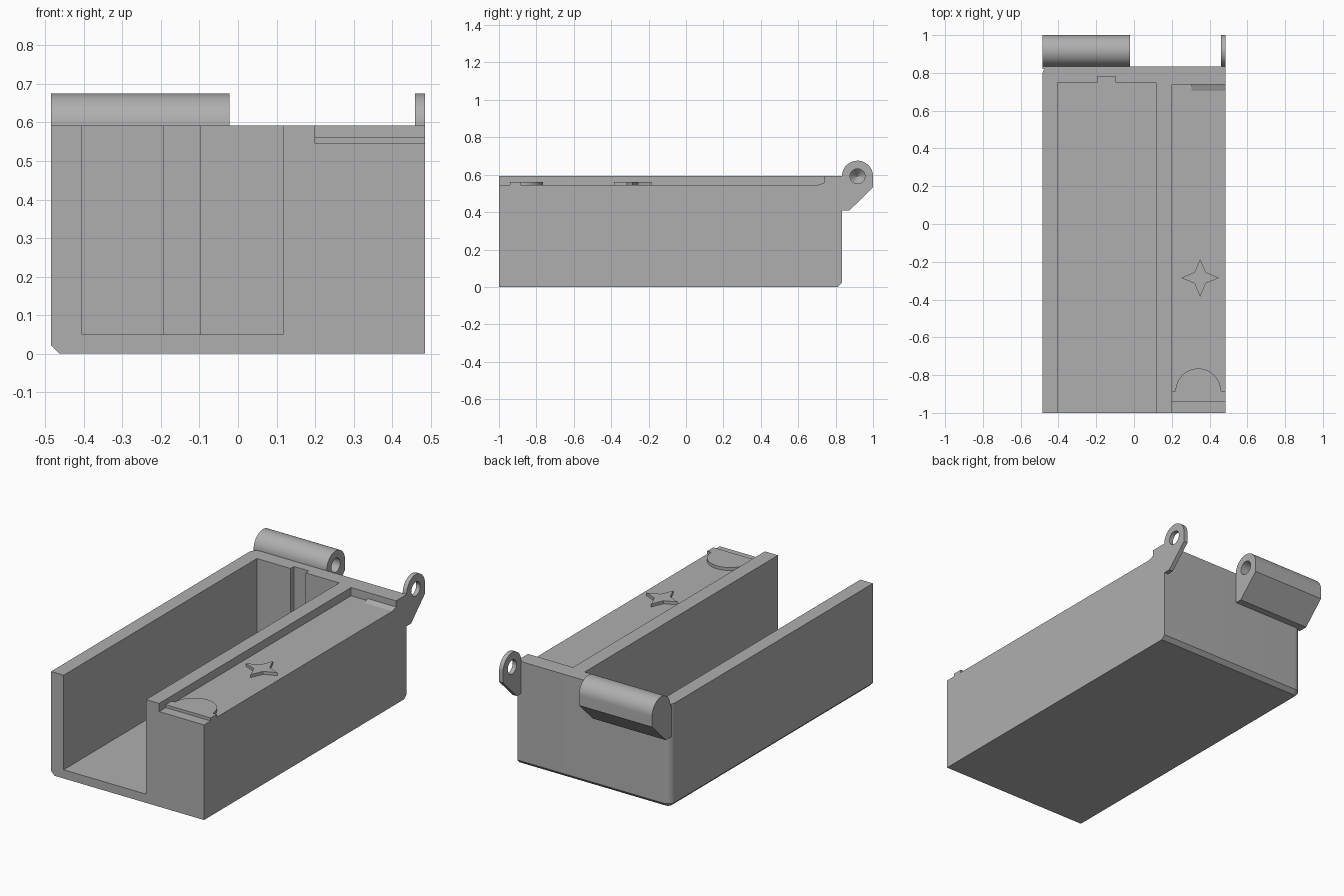
import bpy, bmesh, math
from mathutils import Vector

if "Cube" in bpy.data.objects:
    bpy.data.objects.remove(bpy.data.objects["Cube"])

grey = bpy.data.materials.new("mid_grey")
grey.use_nodes = True
grey.diffuse_color = (0.43, 0.43, 0.43, 1)
grey.node_tree.nodes["Principled BSDF"].inputs["Base Color"].default_value = grey.diffuse_color


def make_object(name, bm):
    bmesh.ops.recalc_face_normals(bm, faces=bm.faces)
    mesh = bpy.data.meshes.new(name)
    bm.to_mesh(mesh)
    bm.free()
    mesh.materials.append(grey)
    obj = bpy.data.objects.new(name, mesh)
    bpy.context.collection.objects.link(obj)
    return obj


def prism(name, outline, axis, start, end):
    """Extrude a closed 2D outline along x (outline is y, z) or z (outline is x, y)."""
    bm = bmesh.new()
    place = (lambda a, b: (start, a, b)) if axis == "x" else (lambda a, b: (a, b, start))
    face = bm.faces.new([bm.verts.new(place(a, b)) for a, b in outline])
    moved = bmesh.ops.extrude_face_region(bm, geom=[face])["geom"]
    step = Vector((end - start, 0, 0)) if axis == "x" else Vector((0, 0, end - start))
    bmesh.ops.translate(bm, vec=step, verts=[v for v in moved if isinstance(v, bmesh.types.BMVert)])
    return make_object(name, bm)


def box(name, x0, x1, y0, y1, z0, z1):
    return prism(name, [(x0, y0), (x1, y0), (x1, y1), (x0, y1)], "z", z0, z1)


def arc(cx, cy, r, a0, a1, n):
    angles = [math.radians(a0 + (a1 - a0) * i / n) for i in range(n + 1)]
    return [(cx + r * math.cos(a), cy + r * math.sin(a)) for a in angles]


def cut(obj, cutter):
    mod = obj.modifiers.new("cut", "BOOLEAN")
    mod.operation = "DIFFERENCE"
    mod.solver = "EXACT"
    mod.object = cutter
    bpy.context.view_layer.objects.active = obj
    bpy.ops.object.modifier_apply(modifier=mod.name)
    bpy.data.objects.remove(cutter)


def smooth(obj):
    bpy.ops.object.select_all(action="DESELECT")
    obj.select_set(True)
    bpy.context.view_layer.objects.active = obj
    bpy.ops.object.shade_smooth_by_angle(angle=math.radians(30))


SIDE, FRONT, BACK, TOP = 0.485, -1.0, 0.835, 0.592
FLOOR, LEDGE, RELIEF = 0.05, 0.545, 0.562
EDGE = 0.022

# Main block with one rounded rear corner
corner = arc(-SIDE + 0.045, BACK - 0.045, 0.045, 90, 180, 10)
body = prism("body", [(-SIDE, FRONT), (SIDE, FRONT), (SIDE, BACK)] + corner, "z", 0, TOP)

# Chamfer the bottom edges along the rear and the closed side
bm = bmesh.new()
bm.from_mesh(body.data)
edges = []
for e in bm.edges:
    mid = (e.verts[0].co + e.verts[1].co) / 2
    if max(v.co.z for v in e.verts) < 0.001 and mid.y > FRONT + 0.01 and mid.x < SIDE - 0.01:
        edges.append(e)
bmesh.ops.bevel(bm, geom=edges, offset=EDGE, offset_type="OFFSET", segments=1, affect="EDGES")
bm.to_mesh(body.data)
bm.free()

# Open channel with a keyway in its end wall, and the shallow ledge
channel = [(-0.405, -1.1), (0.117, -1.1), (0.117, 0.75), (-0.097, 0.75),
           (-0.097, 0.78), (-0.192, 0.78), (-0.192, 0.75), (-0.405, 0.75)]
cut(body, prism("channel_cutter", channel, "z", FLOOR, TOP + 0.1))
cut(body, box("ledge_cutter", 0.2, 0.6, -1.1, 0.738, LEDGE, TOP + 0.1))
smooth(body)

# Raised details on the ledge
star = []
for i in range(8):
    radius = 0.1 if i % 2 == 0 else 0.042
    a = i * math.pi / 4
    star.append((0.35 + radius * math.cos(a), -0.285 + radius * math.sin(a)))
prism("raised_star", star, "z", LEDGE - 0.005, RELIEF)

tab = [(0.2, -0.94), (SIDE, -0.94), (SIDE, -0.885)]
tab += arc(0.34, -0.885, 0.12, 0, 180, 24) + [(0.2, -0.885)]
smooth(prism("raised_thumb_tab", tab, "z", LEDGE - 0.005, RELIEF))

ramp = [(0.705, LEDGE - 0.005), (0.705, LEDGE), (0.738, LEDGE + 0.012), (0.738, LEDGE - 0.005)]
prism("ledge_ramp", ramp, "x", 0.305, SIDE)

# Hinge knuckles: rounded top, sloped underside, pin hole
PIN_Y, PIN_Z, R = 0.917, TOP, 0.083


def knuckle(name, x0, x1, hole_start):
    outline = [(0.82, 0.41), (0.875, 0.41), (PIN_Y + R, 0.533)]
    outline += arc(PIN_Y, PIN_Z, R, 0, 180, 32) + [(0.834, 0.585), (0.82, 0.585)]
    obj = prism(name, outline, "x", x0, x1)
    # Straight pin hole ending in a conical tip
    bm = bmesh.new()
    rings = []
    for x, r in ((hole_start, 0.002), (hole_start + 0.04, 0.04), (x1 + 0.05, 0.04)):
        rings.append([bm.verts.new((x, y, z)) for y, z in arc(PIN_Y, PIN_Z, r, 0, 348.75, 31)])
    for a, b in zip(rings, rings[1:]):
        for i in range(len(a)):
            j = (i + 1) % len(a)
            bm.faces.new((a[i], a[j], b[j], b[i]))
    bm.faces.new(rings[0])
    bm.faces.new(rings[-1])
    cut(obj, make_object("pin_cutter", bm))
    smooth(obj)


knuckle("hinge_barrel", -SIDE, -0.022, -0.42)
knuckle("hinge_eye", 0.46, SIDE, 0.36)
